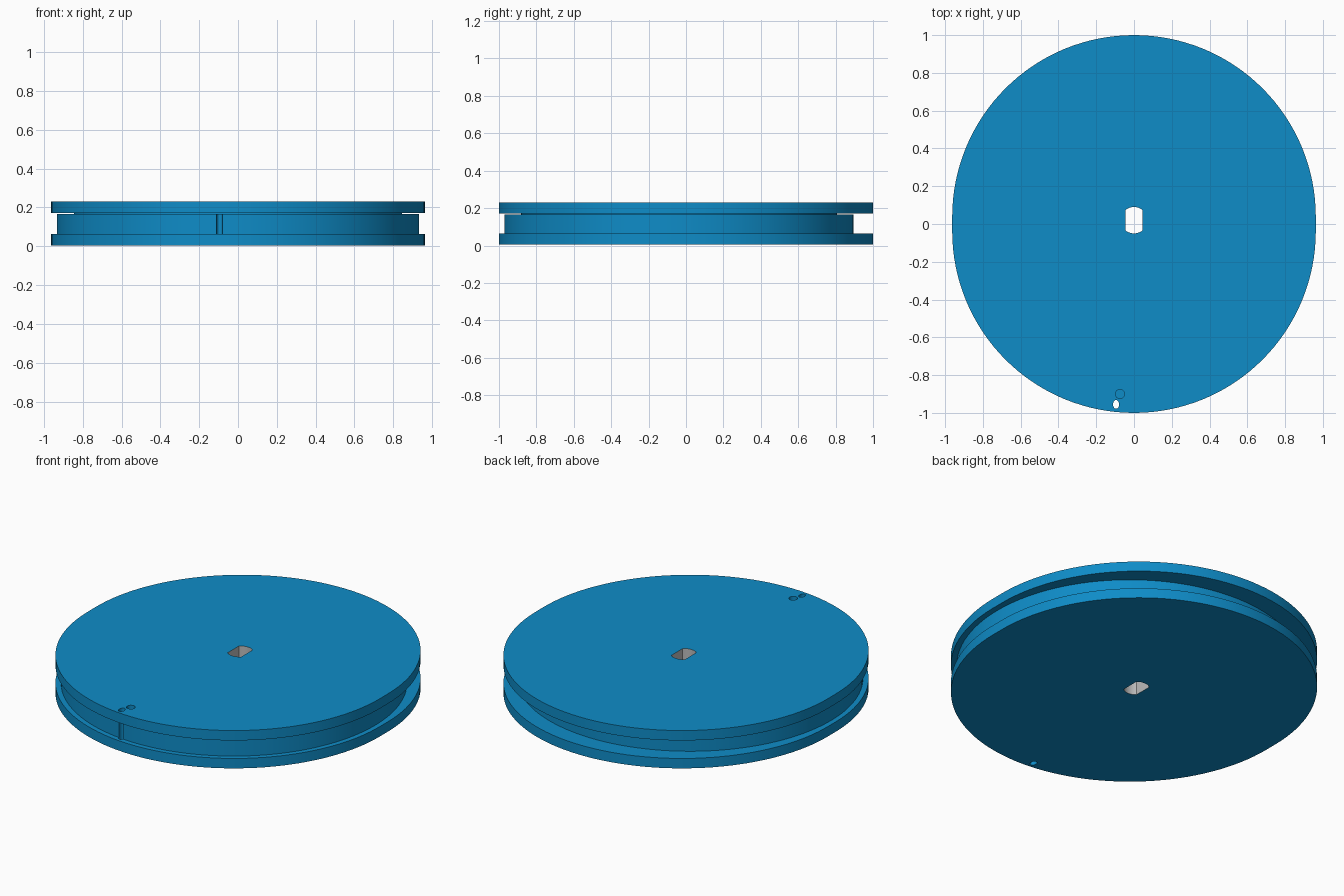
import bpy, bmesh, math

if "Cube" in bpy.data.objects:
    bpy.data.objects.remove(bpy.data.objects["Cube"])

SEG = 128        # sides of a full round
CY = -0.0375     # the winding core sits off-centre


def material(name, rgb):
    m = bpy.data.materials.new(name)
    m.diffuse_color = (*rgb, 1)
    m.use_nodes = True
    m.node_tree.nodes["Principled BSDF"].inputs["Base Color"].default_value = m.diffuse_color
    return m


BLUE = material("blue plastic", (0.0045, 0.262, 0.575))
GREY = material("grey bore", (0.5, 0.5, 0.5))


def arc(cx, cy, r, a0, a1, n):
    return [(cx + r * math.cos(a0 + (a1 - a0) * i / n),
             cy + r * math.sin(a0 + (a1 - a0) * i / n)) for i in range(n + 1)]


def circle(cx, cy, r, n=SEG):
    return arc(cx, cy, r, 0, 2 * math.pi, n)[:-1]


def prism(name, outline, z0, z1):
    """Extrude a flat outline between two heights."""
    bm = bmesh.new()
    face = bm.faces.new([bm.verts.new((x, y, z0)) for x, y in outline])
    ext = bmesh.ops.extrude_face_region(bm, geom=[face])
    for v in ext["geom"]:
        if isinstance(v, bmesh.types.BMVert):
            v.co.z = z1
    bmesh.ops.recalc_face_normals(bm, faces=bm.faces)
    me = bpy.data.meshes.new(name)
    bm.to_mesh(me)
    bm.free()
    ob = bpy.data.objects.new(name, me)
    bpy.context.collection.objects.link(ob)
    return ob


# Oblong flange outline: two half circles joined by short straights
flange = (arc(0, -CY, 0.9625, 0, math.pi, SEG // 2)
          + arc(0, CY, 0.9625, math.pi, 2 * math.pi, SEG // 2))

parts = [
    prism("lower_flange", flange, 0.005, 0.064),
    prism("winding_core", circle(0, CY, 0.9325), 0.064, 0.167),
    prism("core_spacer", circle(0, CY, 0.845), 0.167, 0.171),
    prism("upper_flange", flange, 0.171, 0.23),
]

# Shaft bore with two flats, thread hole through everything, shallow knot hole
A = math.acos(0.045 / 0.07)
bore = (arc(0, 0.02, 0.07, A, math.pi - A, 12)
        + arc(0, 0.02, 0.07, math.pi + A, 2 * math.pi - A, 12))
cutters = [
    prism("bore_cutter", bore, -0.1, 0.4),
    prism("thread_hole_cutter",
          [(-0.095 + 0.016 * math.cos(t * math.pi / 12),
            -0.955 + 0.023 * math.sin(t * math.pi / 12)) for t in range(24)], -0.1, 0.4),
    prism("knot_hole_cutter", circle(-0.075, -0.9, 0.024, 24), 0.169, 0.4),
]

for ob in parts:
    ob.data.materials.append(BLUE)
    ob.data.materials.append(GREY)
    bpy.ops.object.select_all(action='DESELECT')
    bpy.context.view_layer.objects.active = ob
    ob.select_set(True)
    for c in cutters:
        if c.name.startswith("knot") and ob.name != "upper_flange":
            continue
        mod = ob.modifiers.new(c.name, 'BOOLEAN')
        mod.operation, mod.solver, mod.object = 'DIFFERENCE', 'EXACT', c
        bpy.ops.object.modifier_apply(modifier=mod.name)
    # Walls of the central bore are grey
    for p in ob.data.polygons:
        wall = abs(p.normal.z) < 0.5 and math.hypot(p.center.x, p.center.y) < 0.15
        p.material_index = 1 if wall else 0
    bpy.ops.object.shade_smooth_by_angle(angle=math.radians(30))

for c in cutters:
    bpy.data.objects.remove(c)
